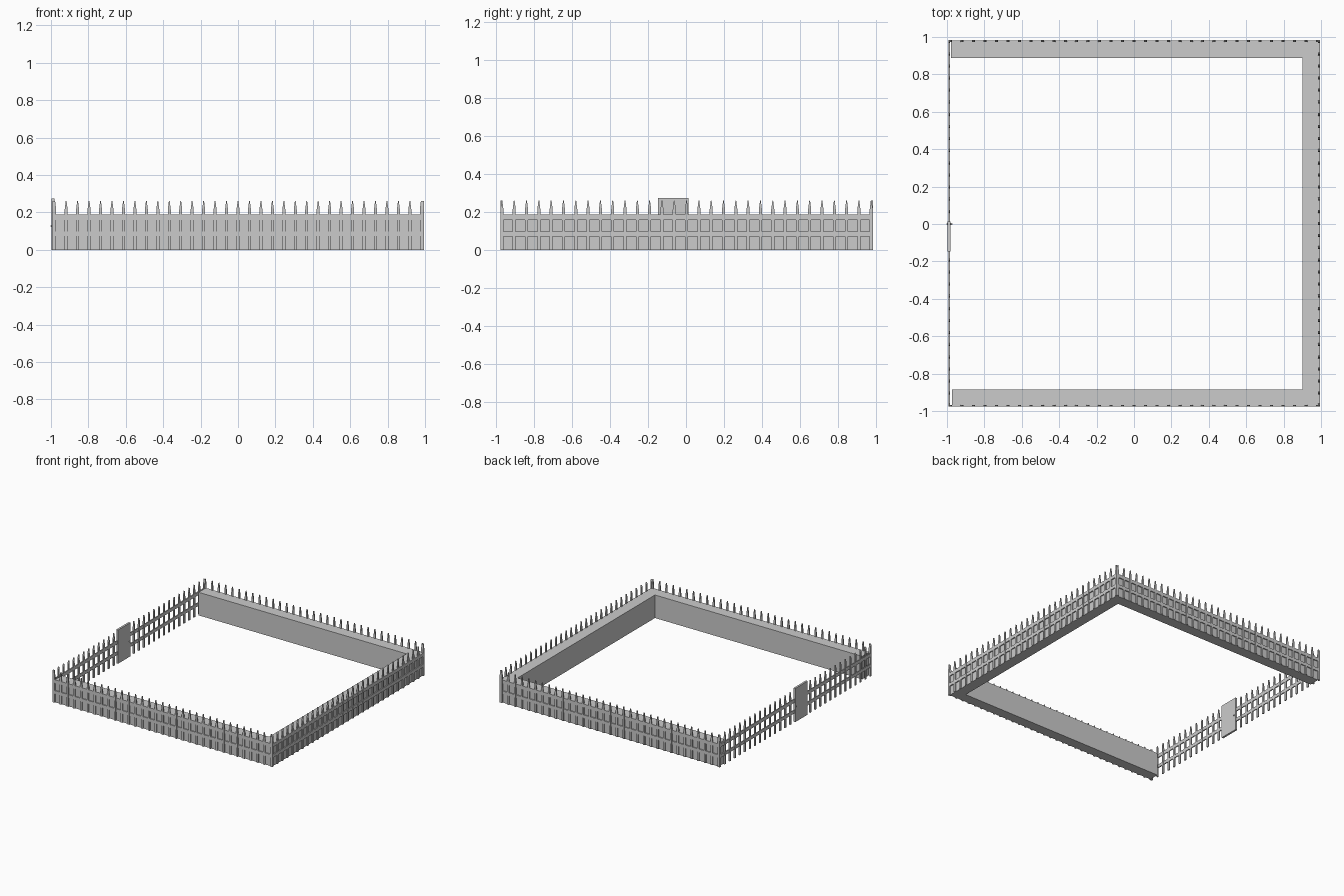
import bpy
import bmesh
from mathutils import Matrix, Vector

if "Cube" in bpy.data.objects:
    bpy.data.objects.remove(bpy.data.objects["Cube"], do_unlink=True)

grey = bpy.data.materials.new("plain_grey")
grey.use_nodes = True
grey.diffuse_color = (0.6, 0.6, 0.6, 1)
grey.node_tree.nodes["Principled BSDF"].inputs["Base Color"].default_value = (0.6, 0.6, 0.6, 1)


def finish(name, bm):
    bmesh.ops.recalc_face_normals(bm, faces=bm.faces)
    mesh = bpy.data.meshes.new(name)
    bm.to_mesh(mesh)
    bm.free()
    mesh.materials.append(grey)
    obj = bpy.data.objects.new(name, mesh)
    bpy.context.scene.collection.objects.link(obj)
    return obj


def add_box(bm, low, high):
    low, high = Vector(low), Vector(high)
    place = Matrix.Translation((low + high) / 2) @ Matrix.Diagonal((*(high - low), 1))
    bmesh.ops.create_cube(bm, size=1, matrix=place)


def add_picket(bm, u, width=0.016, depth=0.010, shoulder=0.215, tip=0.262):
    # Flat board tapering to a point
    w = width / 2
    outline = [(-w, 0), (w, 0), (w, shoulder), (w * 0.25, tip), (-w * 0.25, tip), (-w, shoulder)]
    face = bm.faces.new([bm.verts.new((u + a, -depth / 2, z)) for a, z in outline])
    moved = bmesh.ops.extrude_face_region(bm, geom=[face])["geom"]
    verts = [v for v in moved if isinstance(v, bmesh.types.BMVert)]
    bmesh.ops.translate(bm, verts=verts, vec=(0, depth, 0))


def fence(name, half, count, matrix, gap=None):
    bm = bmesh.new()
    for i in range(count):
        u = -half + 2 * half * i / (count - 1)
        if gap is None or not gap[0] < u < gap[1]:
            add_picket(bm, u)
    # Two rails, interrupted at the gate
    spans = [(-half, half)] if gap is None else [(-half, gap[0]), (gap[1], half)]
    for a, b in spans:
        for low, high in ((0.073, 0.099), (0.160, 0.188)):
            add_box(bm, (a, -0.004, low), (b, 0.004, high))
    bm.transform(matrix)
    return finish(name, bm)


def side(x, y, turned):
    turn = Matrix.Rotation(1.5707963, 4, "Z") if turned else Matrix.Identity(4)
    return Matrix.Translation((x, y, 0)) @ turn


# Picket fences around the square
fence("front_fence", 0.98, 33, side(0, -0.972, False))
fence("back_fence", 0.98, 33, side(0, 0.978, False))
fence("left_fence", 0.972, 31, side(0.99, 0.003, True))
fence("right_fence", 0.972, 31, side(-0.988, 0.003, True), gap=(-0.15, 0.01))

# Solid U-shaped wall inside three of the fences
bm = bmesh.new()
outline = [(-0.972, -0.968), (0.986, -0.968), (0.986, 0.974), (-0.978, 0.974),
           (-0.978, 0.888), (0.90, 0.888), (0.90, -0.885), (-0.972, -0.885)]
base = bm.faces.new([bm.verts.new((x, y, 0)) for x, y in outline])
raised = bmesh.ops.extrude_face_region(bm, geom=[base])["geom"]
bmesh.ops.translate(bm, verts=[v for v in raised if isinstance(v, bmesh.types.BMVert)], vec=(0, 0, 0.188))
finish("inner_wall", bm)

# Gate panel
bm = bmesh.new()
add_box(bm, (-0.996, -0.148, 0), (-0.980, 0.013, 0.275))
finish("gate", bm)

# Gate knobs on both faces
bm = bmesh.new()
for x in (-0.996, -0.976):
    bmesh.ops.create_uvsphere(bm, u_segments=12, v_segments=8, radius=0.006,
                              matrix=Matrix.Translation((x, 0.0, 0.127)))
knob = finish("gate_knobs", bm)
for poly in knob.data.polygons:
    poly.use_smooth = True
